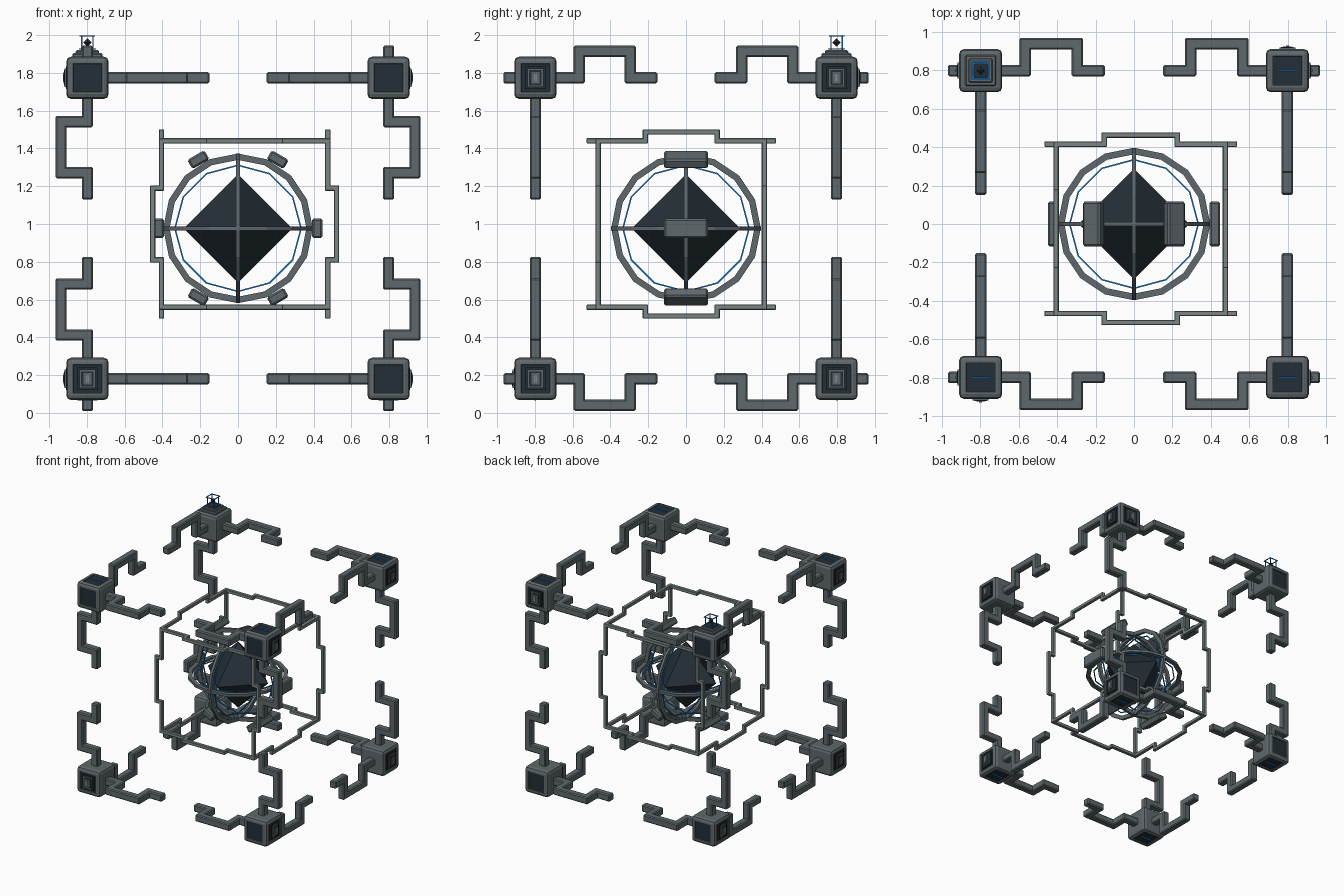
import bpy, bmesh, math
from itertools import product
from mathutils import Vector, Matrix

old = bpy.data.objects.get("Cube")
if old:
    bpy.data.objects.remove(old, do_unlink=True)


def material(name, rgb):
    m = bpy.data.materials.new(name)
    m.use_nodes = True
    m.diffuse_color = (*rgb, 1)
    m.node_tree.nodes["Principled BSDF"].inputs["Base Color"].default_value = (*rgb, 1)
    return m


GREY = material("gunmetal grey", (0.115, 0.14, 0.15))
PALE = material("pale grey", (0.2, 0.235, 0.235))
DARK = material("dark slate", (0.018, 0.028, 0.038))
BLUE = material("bright blue", (0.01, 0.2, 0.6))

MID = Vector((0, 0, 0.977))     # centre of the core and corners
CAGE = Vector((0.035, -0.025, 1.0))
CORNER = 0.797


def finish(name, bm, mats, loc, bevel=0):
    bmesh.ops.recalc_face_normals(bm, faces=bm.faces)
    me = bpy.data.meshes.new(name)
    bm.to_mesh(me)
    bm.free()
    for m in mats:
        me.materials.append(m)
    ob = bpy.data.objects.new(name, me)
    ob.location = loc
    bpy.context.collection.objects.link(ob)
    if bevel:
        mod = ob.modifiers.new("Bevel", "BEVEL")
        mod.width = bevel
        mod.segments = 1
    return ob


def add_box(bm, centre, half, mat=0):
    m = Matrix.Translation(centre) @ Matrix.Diagonal((*(2 * Vector(half)), 1))
    verts = bmesh.ops.create_cube(bm, size=1, matrix=m)["verts"]
    for f in {f for v in verts for f in v.link_faces}:
        f.material_index = mat


def axes_vec(k, along, jog, third):
    """Vector with parts on axis k and the two axes that follow it."""
    v = Vector((0, 0, 0))
    v[k], v[(k + 1) % 3], v[(k + 2) % 3] = along, jog, third
    return v


def add_path(bm, pts, t):
    """Square bar of half thickness t through axis-aligned points."""
    for a, b in zip(pts, pts[1:]):
        add_box(bm, (a + b) / 2, [abs(d) / 2 + t for d in b - a])


def add_ring(bm, k, r0, r1, w, n):
    loops = []
    for i in range(n):
        a = math.tau * i / n
        c, s = math.cos(a), math.sin(a)
        loops.append([bm.verts.new(axes_vec(k, h, r * c, r * s))
                      for r, h in ((r0, -w), (r1, -w), (r1, w), (r0, w))])
    for i in range(n):
        p, q = loops[i], loops[(i + 1) % n]
        for j in range(4):
            bm.faces.new((p[j], p[(j + 1) % 4], q[(j + 1) % 4], q[j]))


def octahedron(name, r, loc):
    bm = bmesh.new()
    tips = {(k, s): bm.verts.new(axes_vec(k, s * r, 0, 0)) for k in range(3) for s in (-1, 1)}
    for sx, sy, sz in product((-1, 1), repeat=3):
        bm.faces.new((tips[0, sx], tips[1, sy], tips[2, sz]))
    return finish(name, bm, [DARK], loc)


# Core gem with three outer rings and three thin inner rings
octahedron("core_gem", 0.287, MID)
for k, axis in enumerate("xyz"):
    bm = bmesh.new()
    add_ring(bm, k, 0.362, 0.396, 0.011, 16)
    finish("outer_ring_" + axis, bm, [GREY], MID)
    bm = bmesh.new()
    add_ring(bm, k, 0.33, 0.338, 0.004, 12)
    finish("inner_ring_" + axis, bm, [BLUE], MID)

# Six clamps around the upright ring
for i in range(6):
    bm = bmesh.new()
    add_box(bm, (0.42, 0, 0), (0.028, 0.117, 0.052))
    ob = finish(f"ring_clamp_{i + 1}", bm, [GREY], MID, 0.01)
    ob.rotation_euler.y = math.tau * i / 6

# Thin cage: twelve stepped bars
for k, sj, st in product(range(3), (-1, 1), (-1, 1)):
    steps = ((-0.44, 0), (-0.19, 0), (-0.19, 0.047), (0.19, 0.047), (0.19, 0), (0.44, 0))
    bm = bmesh.new()
    add_path(bm, [axes_vec(k, u, sj * (0.44 + j), st * 0.44) for u, j in steps], 0.014)
    finish("cage_bar", bm, [PALE], CAGE, 0.003)


def corner_block(signs, loc):
    """Rounded cube with recessed dark panels on its outward faces."""
    bm = bmesh.new()
    add_box(bm, (0, 0, 0), (0.112,) * 3)
    bmesh.ops.bevel(bm, geom=bm.edges[:], offset=0.025, segments=2, profile=0.5,
                    affect="EDGES")
    bm.normal_update()
    outer = [f for f in bm.faces
             if any(f.normal[k] * signs[k] > 0.99 for k in range(3))]
    for f in outer:
        bmesh.ops.inset_individual(bm, faces=[f], thickness=0.016, depth=0)
        bmesh.ops.inset_individual(bm, faces=[f], thickness=0.003, depth=-0.008)
        f.material_index = 1
    finish("corner_block", bm, [GREY, DARK], loc)


def port(k, s, loc):
    """Raised stepped socket on one side of a corner block."""
    bm = bmesh.new()
    layers = ((0.055, 0.06, 0.113, 1), (0.042, 0.049, 0.121, 0),
              (0.033, 0.04, 0.123, 1), (0.022, 0.03, 0.126, 0), (0.008, 0.02, 0.13, 2))
    for w, h, top, mat in layers:
        half = [w, w, h]
        half[k] = (top - 0.1) / 2
        add_box(bm, axes_vec(k, s * (top + 0.1) / 2, 0, 0), half, mat)
    finish("side_port", bm, [GREY, DARK, PALE], loc)


# Eight corners, each with three stepped arms
for signs in product((-1, 1), repeat=3):
    sx, sy, sz = signs
    loc = MID + CORNER * Vector(signs)
    corner_block(signs, loc)
    for k, axis in enumerate("xyz"):
        steps = ((0.72, 0), (0.565, 0), (0.565, 0.14), (0.295, 0.14), (0.295, 0), (0.182, 0))
        bm = bmesh.new()
        add_path(bm, [Vector(p * s for p, s in zip(axes_vec(k, u, CORNER + j, CORNER), signs))
                      for u, j in steps], 0.03)
        finish("corner_arm_" + axis, bm, [GREY], MID, 0.008)
    port(0, sx, loc)
    if sx == sy == sz:
        port(1, sy, loc)
    # Glowing strip on the top or underside
    if signs != (-1, 1, 1):
        bm = bmesh.new()
        add_box(bm, (0, 0, sz * 0.1095), (0.052, 0.004, 0.0045))
        finish("light_strip", bm, [BLUE], loc)

# Beacon on one upper corner
top = MID + CORNER * Vector((-1, 1, 1))
bm = bmesh.new()
add_box(bm, (0, 0, 0.118), (0.08, 0.08, 0.012))
add_box(bm, (0, 0, 0.136), (0.062, 0.062, 0.01))
finish("beacon_base", bm, [GREY], top, 0.006)
bm = bmesh.new()
add_box(bm, (0, 0, 0.1465), (0.048, 0.048, 0.002))
finish("beacon_plate", bm, [DARK], top)

bm = bmesh.new()
t = 0.003
for z, r in ((0.152, 0.042), (0.222, 0.038)):
    ring = [Vector((x * r, y * r, z)) for x, y in ((-1, -1), (1, -1), (1, 1), (-1, 1), (-1, -1))]
    add_path(bm, ring, t)
for x, y in product((-1, 1), repeat=2):
    add_path(bm, [Vector((x * 0.03, y * 0.03, z)) for z in (0.148, 0.222)], t)
    add_path(bm, [Vector((x * 0.03, y * 0.03, 0.222)), Vector((x * 0.038, y * 0.03, 0.222))], t)
finish("beacon_frame", bm, [BLUE], top)
octahedron("beacon_gem", 0.023, top + Vector((0, 0, 0.187)))
